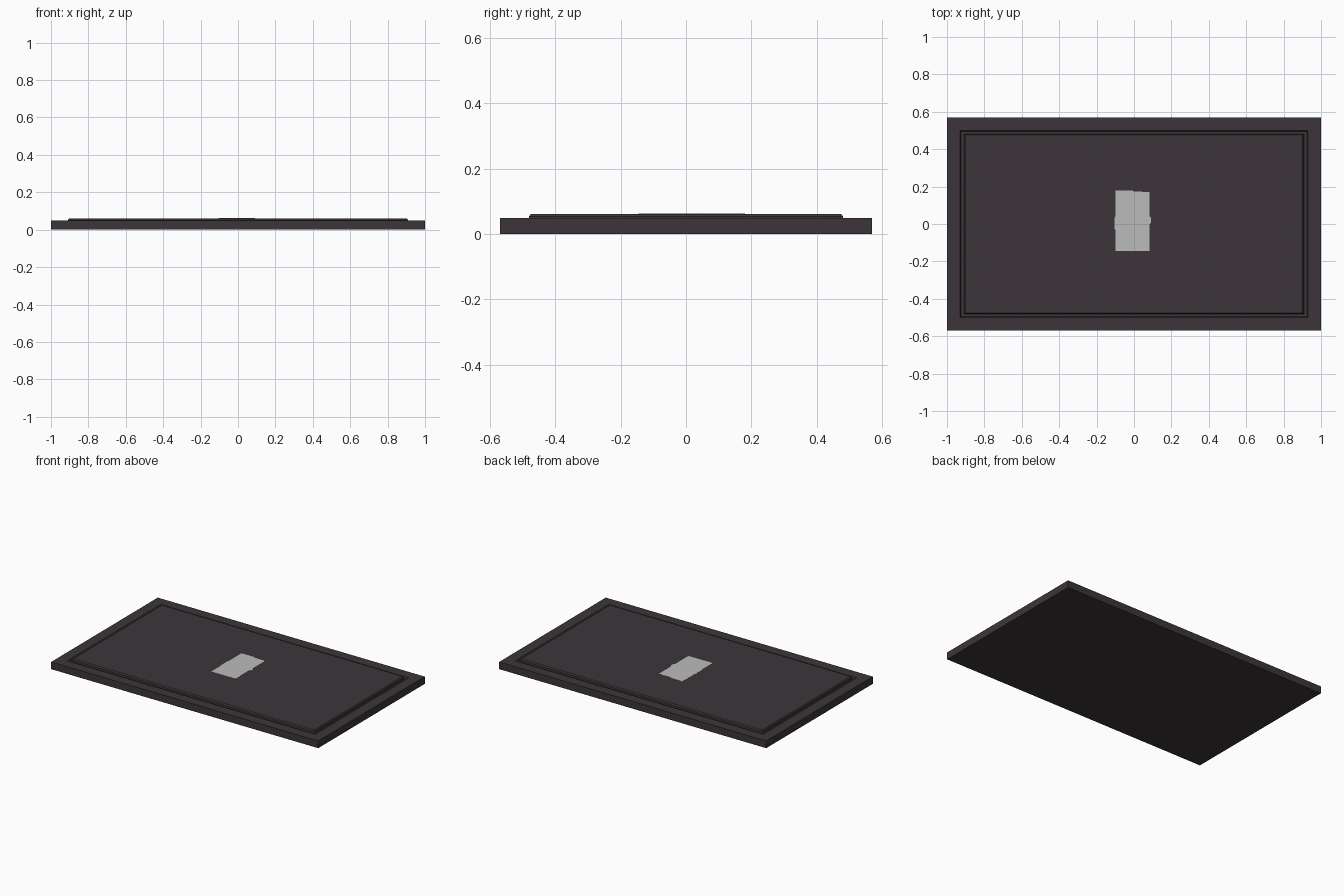
import bpy, bmesh

if "Cube" in bpy.data.objects:
    bpy.data.objects.remove(bpy.data.objects["Cube"])

def material(name, rgb):
    m = bpy.data.materials.new(name)
    m.diffuse_color = (*rgb, 1)
    m.use_nodes = True
    m.node_tree.nodes["Principled BSDF"].inputs["Base Color"].default_value = m.diffuse_color
    return m

DARK = material("dark plum grey", (0.046, 0.036, 0.041))
GREY = material("light grey", (0.50, 0.50, 0.50))

def finish(name, bm, mat):
    bmesh.ops.recalc_face_normals(bm, faces=bm.faces)
    me = bpy.data.meshes.new(name)
    bm.to_mesh(me)
    bm.free()
    me.materials.append(mat)
    ob = bpy.data.objects.new(name, me)
    bpy.context.collection.objects.link(ob)
    return ob

def stacked_rings(name, profile, mat, cap_bottom=True):
    """Rectangular rings (half x, half y, z) joined in order, capped at the ends."""
    bm = bmesh.new()
    rings = [[bm.verts.new((sx * x, sy * y, z))
              for sx, sy in ((-1, -1), (1, -1), (1, 1), (-1, 1))]
             for x, y, z in profile]
    for a, b in zip(rings, rings[1:]):
        for i in range(4):
            j = (i + 1) % 4
            bm.faces.new((a[i], a[j], b[j], b[i]))
    if cap_bottom:
        bm.faces.new(rings[0][::-1])
    bm.faces.new(rings[-1])
    return finish(name, bm, mat)

# Slab with a raised rim around a shallow recess
stacked_rings("base_slab", [(1, 0.57, 0), (1, 0.57, 0.049),
                            (0.929, 0.50, 0.049), (0.924, 0.495, 0.038)], DARK)

# Raised panel standing in the recess, with a chamfered top edge
stacked_rings("raised_panel", [(0.908, 0.481, 0.038), (0.908, 0.481, 0.053),
                               (0.902, 0.475, 0.061)], DARK, cap_bottom=False)

# Thin light patch in the middle of the panel
outline = [(-0.10, -0.145), (0.083, -0.145), (0.083, 0.0), (0.092, 0.006),
           (0.092, 0.032), (0.083, 0.04), (0.083, 0.171), (0.0, 0.174),
           (-0.01, 0.18), (-0.10, 0.18), (-0.10, 0.04), (-0.104, 0.034),
           (-0.104, -0.026), (-0.10, -0.032)]
bm = bmesh.new()
face = bm.faces.new([bm.verts.new((x, y, 0.0605)) for x, y in outline])
ext = bmesh.ops.extrude_face_region(bm, geom=[face])
top = [g for g in ext["geom"] if isinstance(g, bmesh.types.BMVert)]
bmesh.ops.translate(bm, verts=top, vec=(0, 0, 0.0015))
finish("centre_patch", bm, GREY)
